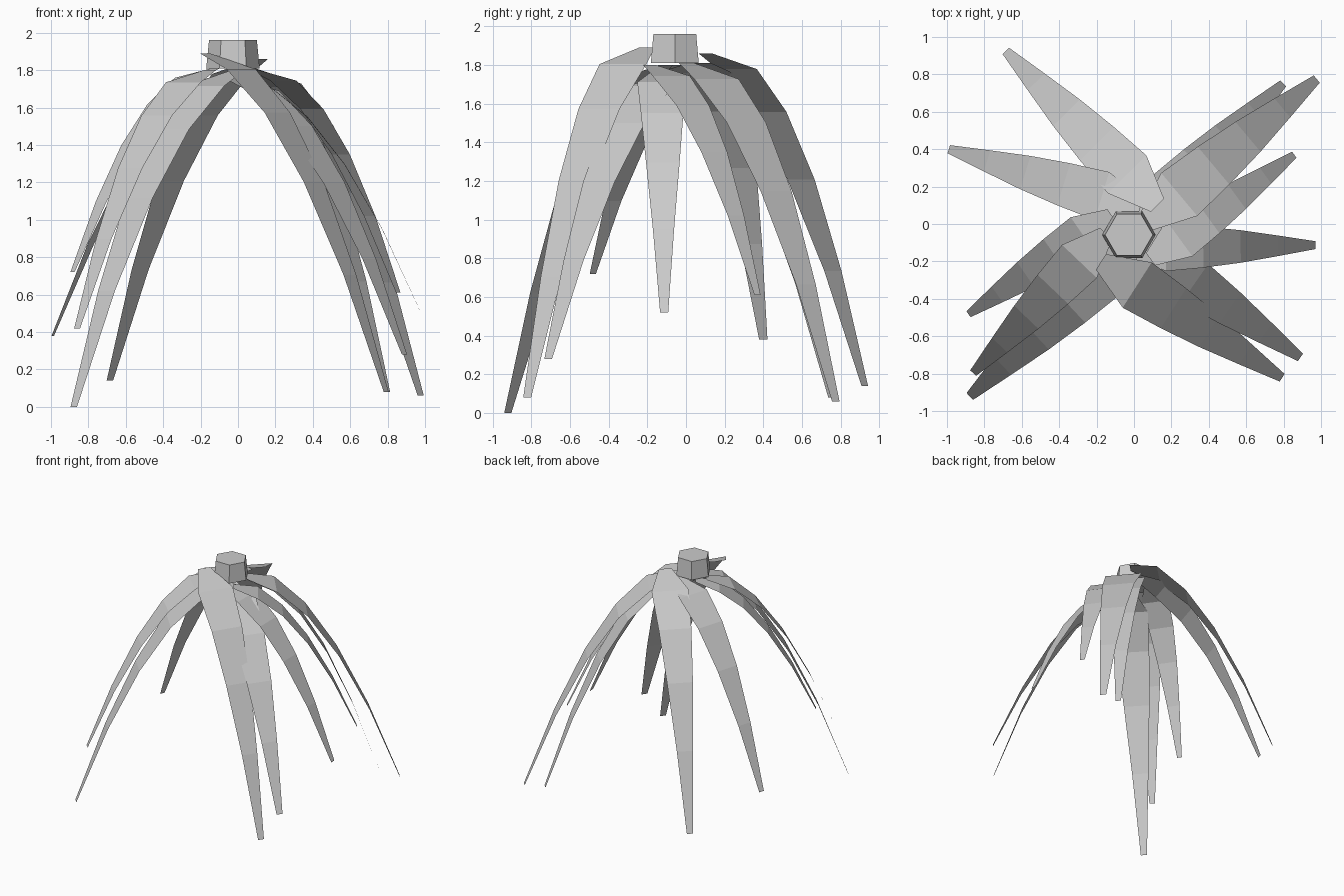
import bpy, bmesh
from math import sin, cos, radians
from mathutils import Vector

if "Cube" in bpy.data.objects:
    bpy.data.objects.remove(bpy.data.objects["Cube"])

# Half-width of a frond at each of its six rows, relative to its length
WIDTHS = [0.043, 0.125, 0.110, 0.087, 0.055, 0.021]


def frond(name, tip, heading, length, base_z):
    """Flat tapered strip that leaves the crown level and droops to the tip."""
    a = radians(heading)
    ahead = Vector((cos(a), sin(a), 0))
    side = Vector((-sin(a), cos(a), 0))
    tip = Vector(tip)
    bm = bmesh.new()
    rows = []
    for i, w in enumerate(WIDTHS):
        t = i / (len(WIDTHS) - 1)
        c = tip - ahead * length * (1 - t)
        c.z = base_z - (base_z - tip.z) * t ** 1.9
        rows.append([bm.verts.new(c - side * w * length),
                     bm.verts.new(c + side * w * length)])
    for r, s in zip(rows, rows[1:]):
        bm.faces.new((r[0], s[0], s[1], r[1]))
    mesh = bpy.data.meshes.new(name)
    bm.to_mesh(mesh)
    bm.free()
    obj = bpy.data.objects.new(name, mesh)
    bpy.context.collection.objects.link(obj)


# Fronds: tip position, heading in degrees, horizontal length, height at crown
FRONDS = [
    ((-0.685, 0.925, 0.14), 134.5, 1.156, 1.86),
    ((-0.990, 0.400, 0.38), 163.0, 1.07, 1.81),
    ((-0.885, -0.482, 0.72), 214.6, 0.93, 1.81),
    ((-0.860, -0.797, 0.42), 226.4, 1.03, 1.80),
    ((-0.878, -0.922, 0.00), 223.0, 1.20, 1.80),
    ((0.792, -0.822, 0.08), -32.6, 1.15, 1.89),
    ((0.890, -0.713, 0.28), -35.0, 1.15, 1.76),
    ((0.970, -0.113, 0.52), 1.0, 1.00, 1.77),
    ((0.857, 0.370, 0.61), 36.0, 0.95, 1.80),
    ((0.977, 0.775, 0.06), 40.0, 1.20, 1.81),
    ((0.798, 0.752, 0.08), 44.0, 1.05, 1.79),
]
for i, (tip, heading, length, base_z) in enumerate(FRONDS, 1):
    frond(f"frond_{i}", tip, heading, length, base_z)

# Hexagonal trunk tip above the fronds
bpy.ops.mesh.primitive_cone_add(vertices=6, radius1=0.143, radius2=0.128, depth=0.15,
                                location=(-0.027, -0.058, 1.885),
                                rotation=(0, 0, radians(30)))
bpy.context.object.name = "trunk_tip"
